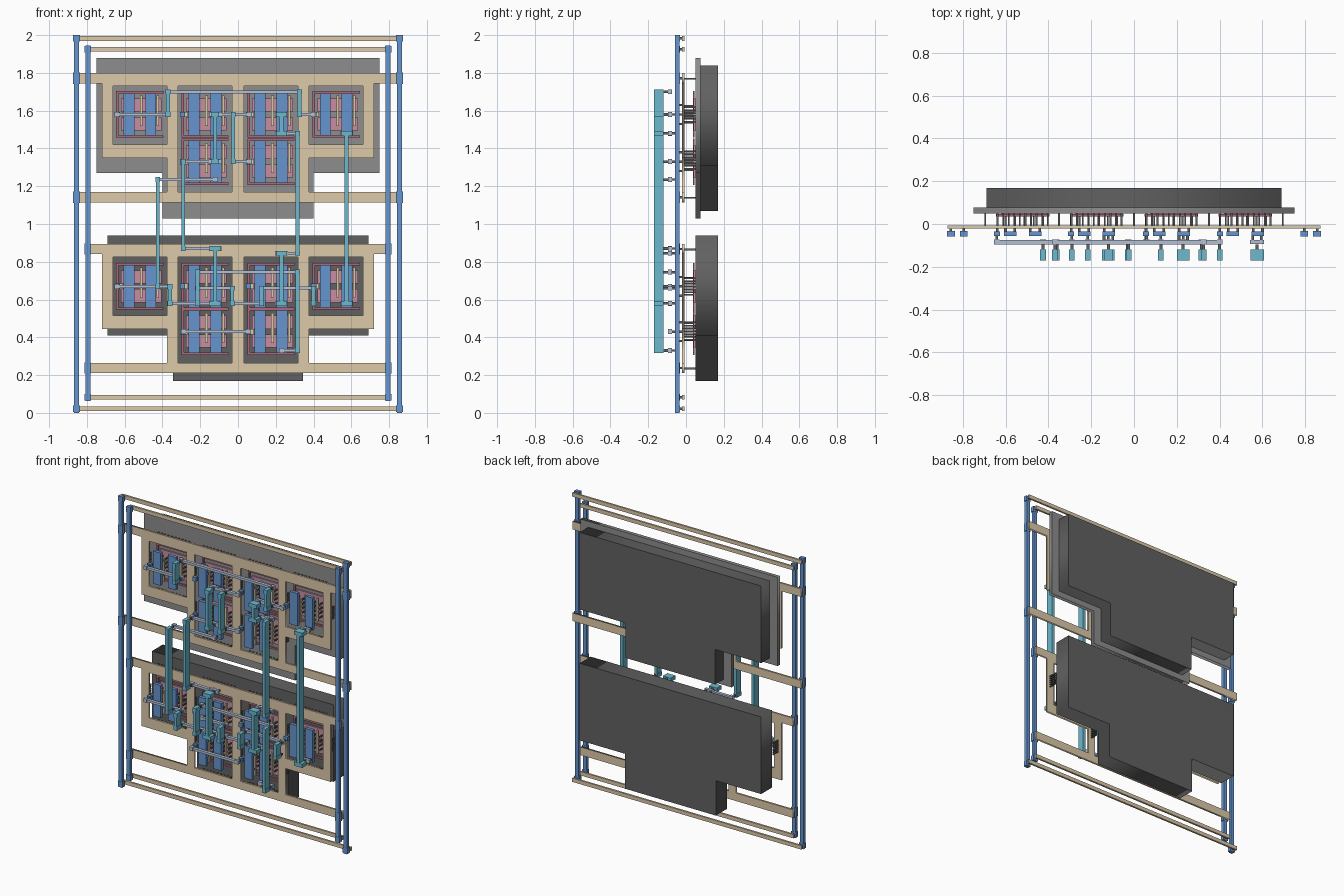
import bpy, bmesh
from mathutils import Matrix, Vector

if "Cube" in bpy.data.objects:
    bpy.data.objects.remove(bpy.data.objects["Cube"])

def mat(name, c):
    m = bpy.data.materials.new(name)
    m.diffuse_color = (*c, 1)
    m.use_nodes = True
    m.node_tree.nodes["Principled BSDF"].inputs["Base Color"].default_value = m.diffuse_color
    return m

BEIGE = mat("beige", (0.72, 0.59, 0.40))
BLUE = mat("blue", (0.13, 0.30, 0.62))
TEAL = mat("teal", (0.15, 0.48, 0.62))
PALE = mat("pale_blue", (0.45, 0.53, 0.66))
PINK = mat("pink", (0.58, 0.27, 0.36))
RED = mat("dull_red", (0.42, 0.14, 0.20))
DARK = mat("dark", (0.12, 0.12, 0.12))
MID = mat("mid_grey", (0.27, 0.27, 0.27))

# Layer depths (y front, y back)
Y_TEAL, Y_VIA3 = (-0.169, -0.12), (-0.12, -0.095)
Y_PALE, Y_VIA2 = (-0.095, -0.074), (-0.074, -0.057)
Y_BLUE, Y_VIA1 = (-0.057, -0.034), (-0.034, -0.021)
Y_BEIGE, Y_POST = (-0.021, -0.008), (-0.008, 0.05)

def boxes(name, rects, y, material):
    """One object made of boxes; each rect is x0, x1, z0, z1."""
    bm = bmesh.new()
    for x0, x1, z0, z1 in rects:
        c = Vector(((x0 + x1) / 2, (y[0] + y[1]) / 2, (z0 + z1) / 2))
        s = Vector((x1 - x0, y[1] - y[0], z1 - z0))
        bmesh.ops.create_cube(bm, size=1, matrix=Matrix.Translation(c) @ Matrix.Diagonal((*s, 1)))
    me = bpy.data.meshes.new(name)
    bm.to_mesh(me)
    bm.free()
    me.materials.append(material)
    ob = bpy.data.objects.new(name, me)
    bpy.context.collection.objects.link(ob)
    return ob

def sq(x, z, r):
    return (x - r, x + r, z - r, z + r)

def plate(name, loops, y, material):
    """Flat outline in x, z (further loops are holes) with thickness in y."""
    cu = bpy.data.curves.new(name, 'CURVE')
    cu.dimensions, cu.fill_mode = '2D', 'BOTH'
    cu.extrude = (y[1] - y[0]) / 2
    for pts in loops:
        sp = cu.splines.new('POLY')
        sp.points.add(len(pts) - 1)
        for p, (a, b) in zip(sp.points, pts):
            p.co = (a, b, 0, 1)
        sp.use_cyclic_u = True
    cu.materials.append(material)
    ob = bpy.data.objects.new(name, cu)
    bpy.context.collection.objects.link(ob)
    ob.rotation_euler.x = 1.5707963
    ob.location.y = (y[0] + y[1]) / 2
    bpy.ops.object.select_all(action='DESELECT')
    ob.select_set(True)
    bpy.context.view_layer.objects.active = ob
    bpy.ops.object.convert(target='MESH')

def mirrored(half):
    return half + [(-x, z) for x, z in reversed(half)]

def tee(w, s, z0, z1, z2):
    return mirrored([(w, z2), (w, z1), (s, z1), (s, z0)])

def rect(x0, x1, z0, z1):
    return [(x0, z0), (x1, z0), (x1, z1), (x0, z1)]

# T-shaped base blocks behind the cells
plate("upper_well", [tee(0.75, 0.40, 1.03, 1.27, 1.88)], (0.05, 0.076), MID)
plate("upper_block", [tee(0.69, 0.34, 1.07, 1.31, 1.84)], (0.076, 0.169), DARK)
plate("lower_block", [tee(0.69, 0.345, 0.17, 0.41, 0.94)], (0.05, 0.169), DARK)

# Beige lattice plates with cell windows and rail arms
CELL_X = (-0.52, -0.175, 0.175, 0.52)
for label, t, arm in (("upper", 1.80, 0.87), ("lower", 0.895, 0.81)):
    outline = mirrored([(arm, t), (arm, t - 0.055), (0.72, t - 0.055), (0.72, t - 0.45), (0.375, t - 0.45),
                        (0.375, t - 0.63), (arm, t - 0.63), (arm, t - 0.685)])
    holes = [rect(x - 0.143, x + 0.143, t - (0.38 if abs(x) > 0.3 else 0.63), t - 0.07) for x in CELL_X]
    plate(label + "_lattice", [outline] + holes, Y_BEIGE, BEIGE)

    # Small contact posts along the lattice
    posts = []
    inner_z, outer_z = t - 0.22, t - 0.47
    for x in CELL_X:
        rows = (t - 0.03, t - 0.415) if abs(x) > 0.3 else (t - 0.03, t - 0.66)
        posts += [sq(x - 0.117 + i * 0.026, z, 0.004) for i in range(10) for z in rows]
    for x in (-0.695, -0.35, 0, 0.35, 0.695):
        for zc in ((inner_z,) if abs(x) > 0.6 else (inner_z, outer_z)):
            posts += [sq(x, zc - 0.0375 + i * 0.015, 0.004) for i in range(6)]
    boxes(label + "_lattice_posts", posts, Y_POST, DARK)

# Outer and inner frames: beige rails, blue uprights with joint pads
for label, x, rails, joints, z0, z1 in (
        ("outer", 0.855, (0.022, 1.983), (1.772, 1.142), 0.0, 2.0),
        ("inner", 0.795, (0.083, 1.925), (0.868, 0.238), 0.062, 1.945)):
    boxes(label + "_rails", [(-x - 0.016, x + 0.016, z - 0.013, z + 0.013) for z in rails], Y_BEIGE, BEIGE)
    boxes(label + "_uprights", [(s * x - 0.013, s * x + 0.013, z0, z1) for s in (-1, 1)], Y_BLUE, BLUE)
    pads = [(s * x - 0.018, s * x + 0.018, z - h, z + h)
            for s in (-1, 1) for zs, h in ((rails, 0.018), (joints, 0.03)) for z in zs]
    for p in pads:
        cz = min(max((p[2] + p[3]) / 2, 0.02), 1.98)
    boxes(label + "_joint_pads", [(a, b, max(c, 0), min(d, 2)) for a, b, c, d in pads],
          (Y_BLUE[0] - 0.001, Y_BLUE[1] + 0.001), BLUE)
    boxes(label + "_joint_vias", [sq(s * x, z, 0.006) for s in (-1, 1) for z in rails + joints], Y_VIA1, DARK)

# Transistor cells
cells = [(x, z) for z in (1.58, 0.67) for x in CELL_X] + [(x, z) for z in (1.33, 0.43) for x in CELL_X[1:3]]
for i, (x, z) in enumerate(cells):
    n = f"cell_{i + 1}_"
    boxes(n + "diffusion", [(x - 0.10, x + 0.115, z + a, z + b) for a, b in ((0.015, 0.085), (-0.085, -0.015))],
          (0.04, 0.05), PINK)
    boxes(n + "gate_strips", [(x - 0.125, x + 0.125, z + s * 0.117 - 0.006, z + s * 0.117 + 0.006) for s in (-1, 1)]
          + [(x - 0.125, x - 0.112, z - 0.111, z + 0.111)], (0.036, 0.046), RED)
    fingers = [x - 0.08 + k * 0.044 for k in range(5)]
    boxes(n + "fingers", [(f - 0.007, f + 0.007, z - (0.1 if k % 2 else 0.06), z + (0.06 if k % 2 else 0.1))
                          for k, f in enumerate(fingers)]
          + [(x - 0.13, x - 0.09, z - 0.014, z + 0.014)], Y_BEIGE, BEIGE)
    boxes(n + "finger_posts", [sq(f, z + d, 0.004) for f in fingers for d in (-0.045, -0.015, 0.015, 0.045)]
          + [sq(x - 0.119, z, 0.004)], (Y_POST[0], 0.04), DARK)
    straps = (x - 0.058, x + 0.058)
    boxes(n + "straps", [(s - 0.029, s + 0.029, z - 0.112, z + 0.112) for s in straps]
          + [sq(x - 0.119, z, 0.014)], Y_BLUE, BLUE)
    boxes(n + "strap_vias", [sq(s + e, z + d, 0.006) for s in straps for e in (-0.022, 0.022) for d in (-0.05, 0.05)]
          + [sq(x - 0.119, z, 0.006)], Y_VIA1, DARK)

# Pale horizontal links: x0, x1, z
links = [(-0.37, 0.325, 1.70), (-0.64, -0.37, 1.58), (-0.12, -0.025, 1.58), (-0.025, 0.06, 1.58),
         (0.325, 0.40, 1.58), (-0.29, -0.12, 1.33), (-0.025, 0.06, 1.33), (-0.425, -0.12, 1.235),
         (0.23, 0.315, 1.48), (-0.64, -0.36, 0.67), (-0.36, -0.12, 0.58), (-0.29, -0.12, 0.87),
         (-0.215, 0.315, 0.745), (-0.215, -0.03, 0.66), (-0.03, 0.125, 0.58), (0.125, 0.40, 0.66),
         (0.23, 0.315, 0.845), (-0.29, 0.055, 0.43), (0.23, 0.315, 0.33)]
boxes("horizontal_links", [(a, b, z - 0.008, z + 0.008) for a, b, z in links], Y_PALE, PALE)
ends = sorted({(x, z) for a, b, z in links for x in (a, b)})
boxes("link_pads", [sq(x, z, 0.013) for x, z in ends], (Y_PALE[0] - 0.001, Y_PALE[1] + 0.001), PALE)
near = [(x, z) for x, z in ends if any(abs(abs(x - cx) - 0.058) < 0.03 and abs(z - cz) < 0.112
                                       or abs(x - cx + 0.119) < 0.01 and abs(z - cz) < 0.012 for cx, cz in cells)]
boxes("link_vias", [sq(x, z, 0.006) for x, z in near], Y_VIA2, DARK)

# Teal vertical links: x, z0, z1, pad half width
risers = [(-0.37, 1.58, 1.70, 0.013), (0.325, 1.58, 1.70, 0.013), (-0.025, 1.33, 1.58, 0.013),
          (-0.12, 1.33, 1.58, 0.02), (-0.425, 0.67, 1.235, 0.013), (-0.29, 0.87, 1.33, 0.013),
          (0.315, 0.845, 1.48, 0.013), (0.575, 0.58, 1.48, 0.031), (0.23, 1.48, 1.58, 0.03),
          (-0.36, 0.58, 0.67, 0.013), (-0.12, 0.58, 0.87, 0.03), (-0.215, 0.58, 0.745, 0.013),
          (0.315, 0.33, 0.745, 0.013), (-0.03, 0.58, 0.66, 0.013), (0.125, 0.58, 0.66, 0.013),
          (0.23, 0.58, 0.845, 0.03), (0.40, 0.58, 0.66, 0.013)]
boxes("vertical_links", [(x - 0.01, x + 0.01, a, b) for x, a, b, w in risers], Y_TEAL, TEAL)
tips = [(x, z, w) for x, a, b, w in risers for z in (a, b)]
boxes("riser_pads", [(x - w, x + w, z - 0.013, z + 0.013) for x, z, w in tips], (Y_TEAL[0] - 0.0005, Y_TEAL[1]), TEAL)
boxes("riser_vias", [sq(x, z, 0.007) for x, z, w in tips], Y_VIA3, DARK)

# Pale landing pads under the wide risers, joined down to the straps
wide = [(x, z) for x, z, w in tips if w > 0.015]
boxes("landing_pads", [(x - 0.033, x + 0.033, z - 0.012, z + 0.012) for x, z in wide],
      (Y_PALE[0] + 0.001, Y_PALE[1] - 0.001), PALE)
boxes("landing_vias", [sq(x + d, z, 0.006) for x, z in wide for d in (-0.02, 0.02)], (-0.075, Y_VIA2[1]), DARK)
